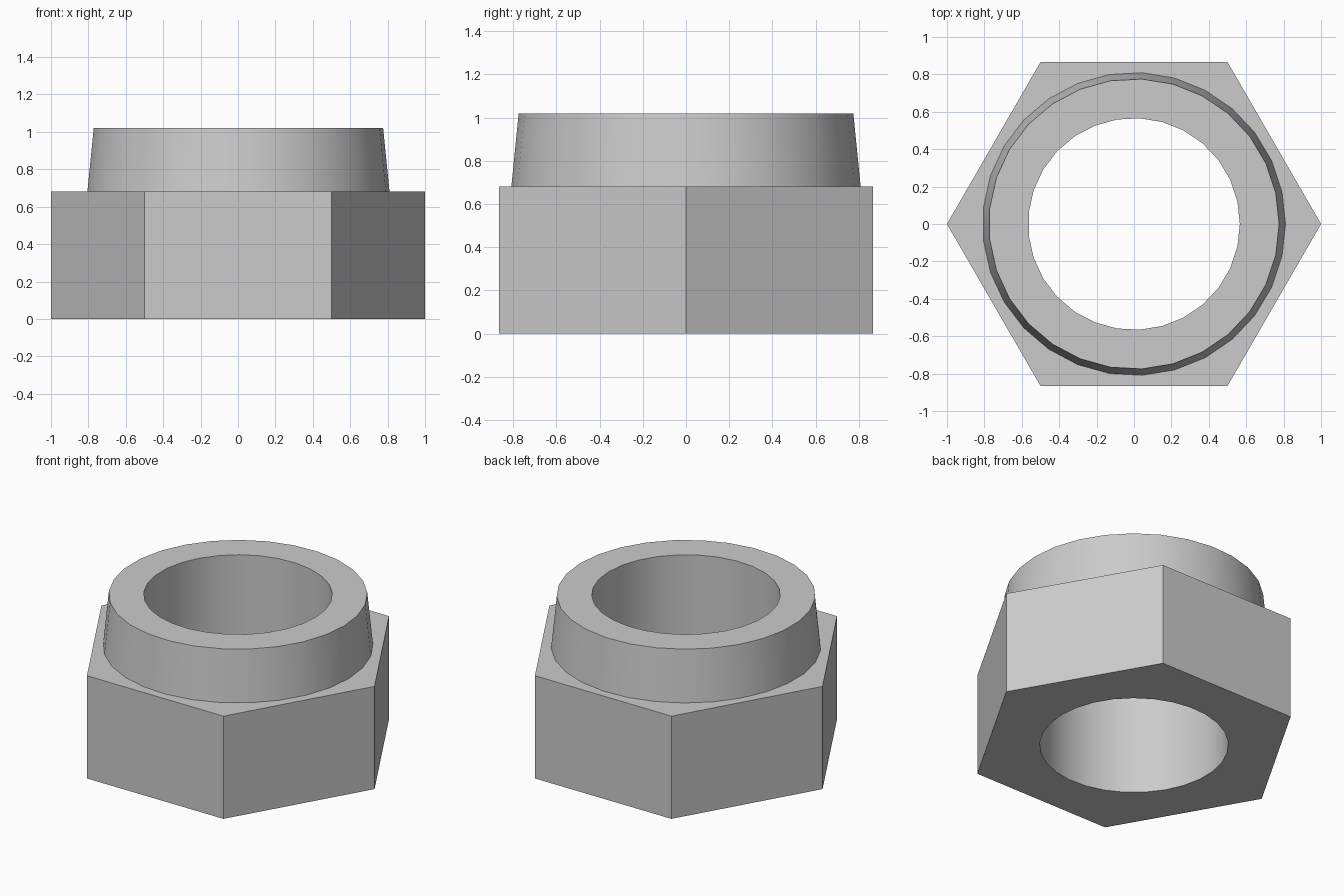
import bpy, bmesh
from math import cos, sin, tau, radians

cube = bpy.data.objects.get("Cube")
if cube:
    bpy.data.objects.remove(cube)

# Plain grey metal
grey = bpy.data.materials.new("grey metal")
grey.use_nodes = True
colour = (0.6, 0.6, 0.6, 1)
grey.diffuse_color = colour
grey.node_tree.nodes["Principled BSDF"].inputs["Base Color"].default_value = colour

SIDES = 29
BODY_TOP, COLLAR_TOP = 0.68, 1.02
bm = bmesh.new()


def ring(sides, radius, z):
    """Closed loop of vertices and edges around the z axis."""
    verts = [bm.verts.new((radius * cos(tau * i / sides), radius * sin(tau * i / sides), z))
             for i in range(sides)]
    edges = [bm.edges.new((verts[i], verts[(i + 1) % sides])) for i in range(sides)]
    return verts, edges


def wall(a, b):
    """Quads between two rings with equal sides."""
    va, vb = a[0], b[0]
    n = len(va)
    for i in range(n):
        j = (i + 1) % n
        bm.faces.new((va[i], va[j], vb[j], vb[i]))


def flat(outer, inner):
    """Planar annulus between two rings with any number of sides."""
    bmesh.ops.triangle_fill(bm, use_beauty=True, edges=outer[1] + inner[1], normal=(0, 0, 1))


hex_bottom, hex_top = ring(6, 1, 0), ring(6, 1, BODY_TOP)
collar_bottom, collar_top = ring(SIDES, 0.81, BODY_TOP), ring(SIDES, 0.776, COLLAR_TOP)
bore_top, bore_bottom = ring(SIDES, 0.566, COLLAR_TOP), ring(SIDES, 0.566, 0)

# Hexagonal body, tapered collar, and straight bore
wall(hex_bottom, hex_top)
flat(hex_top, collar_bottom)
wall(collar_bottom, collar_top)
wall(collar_top, bore_top)
wall(bore_top, bore_bottom)
flat(hex_bottom, bore_bottom)
bmesh.ops.recalc_face_normals(bm, faces=bm.faces[:])

mesh = bpy.data.meshes.new("hex_nut_with_collar")
bm.to_mesh(mesh)
bm.free()
mesh.materials.append(grey)
nut = bpy.data.objects.new("hex_nut_with_collar", mesh)
bpy.context.collection.objects.link(nut)

# Smooth round walls, crisp corners
bpy.ops.object.select_all(action='DESELECT')
nut.select_set(True)
bpy.context.view_layer.objects.active = nut
bpy.ops.object.shade_smooth_by_angle(angle=radians(30))
